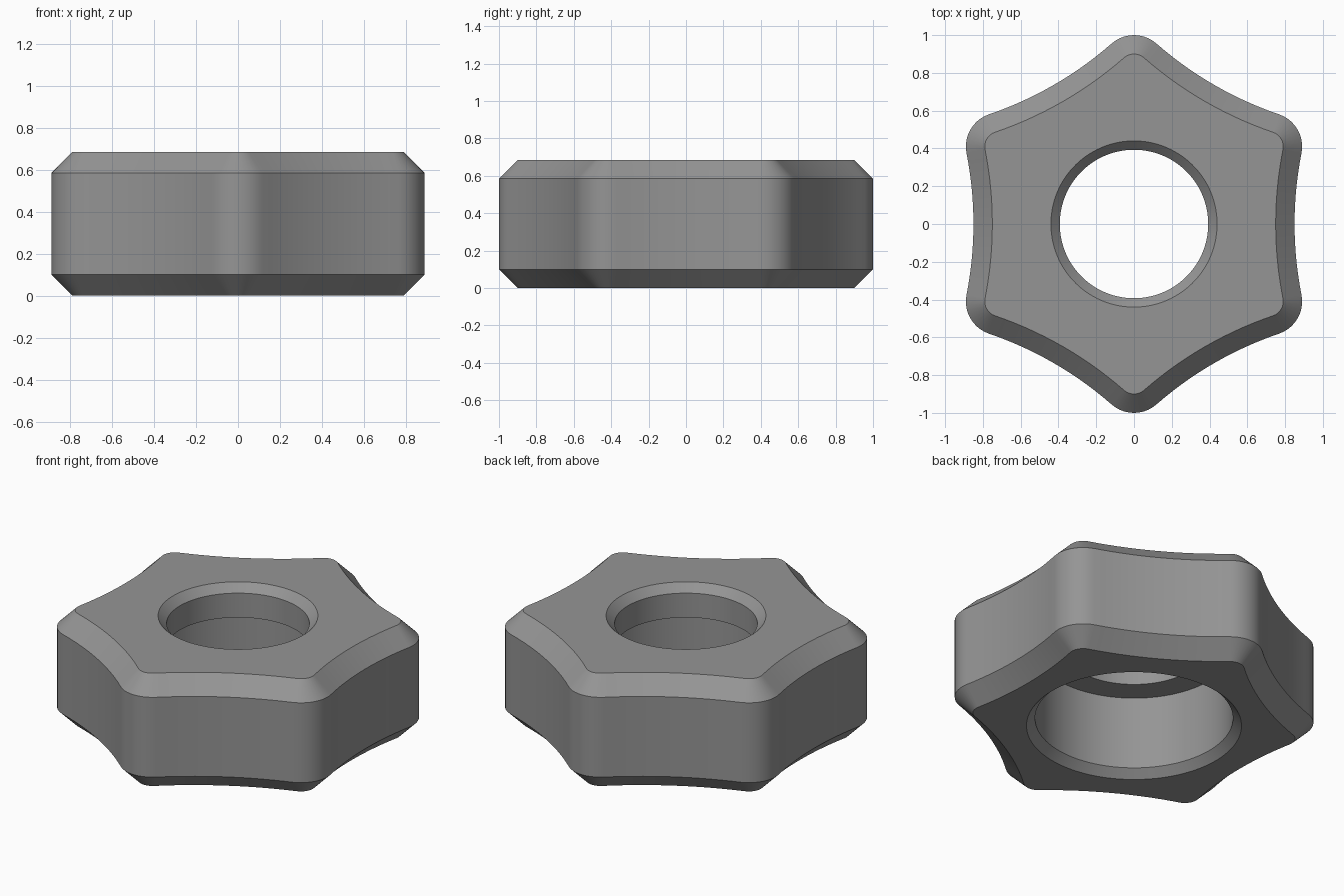
import bpy, bmesh, math
from mathutils import Vector, Matrix

if "Cube" in bpy.data.objects:
    bpy.data.objects.remove(bpy.data.objects["Cube"])

HEIGHT, CHAMFER = 0.685, 0.10
TIP_R, WAIST = 0.18, 0.85              # rounded corner radius, distance to mid side
corner = Vector((math.cos(math.pi / 6), 0.5)) * (1 - TIP_R)
# radius of the concave side that meets the rounded corners tangentially
dx = WAIST - corner.x
SIDE_R = (dx * dx + corner.y ** 2 - TIP_R ** 2) / (2 * (TIP_R - dx))
side = Vector((WAIST + SIDE_R, 0))
HALF = math.atan2(corner.y, side.x - corner.x)


def outline(inset):
    """Six concave sides with rounded corners, moved inward by inset."""
    sector = []
    for i in range(14):                # concave side
        a = HALF * (2 * i / 14 - 1)
        sector.append(side + Vector((-math.cos(a), math.sin(a))) * (SIDE_R + inset))
    for i in range(10):                # rounded corner
        a = -HALF + (math.pi / 3 + 2 * HALF) * i / 10
        sector.append(corner + Vector((math.cos(a), math.sin(a))) * (TIP_R - inset))
    return [Matrix.Rotation(k * math.pi / 3, 2) @ p for k in range(6) for p in sector]


def circle(radius):
    return [p.normalized() * radius for p in outline(0)]


# closed section: outer wall up, top face, bore down, ledge, counterbore, bottom face
sections = [
    (outline(CHAMFER), 0), (outline(0), CHAMFER),
    (outline(0), HEIGHT - CHAMFER), (outline(CHAMFER), HEIGHT),
    (circle(0.44), HEIGHT), (circle(0.393), HEIGHT - 0.047),
    (circle(0.393), 0.49), (circle(0.545), 0.49),
    (circle(0.545), 0.047), (circle(0.592), 0),
]
bm = bmesh.new()
rings = [[bm.verts.new((p.x, p.y, z)) for p in pts] for pts, z in sections]
for k, low in enumerate(rings):
    high = rings[(k + 1) % len(rings)]
    for i in range(len(low)):
        j = (i + 1) % len(low)
        bm.faces.new((low[i], low[j], high[j], high[i]))
bmesh.ops.recalc_face_normals(bm, faces=bm.faces)
mesh = bpy.data.meshes.new("lobed_nut")
bm.to_mesh(mesh)
bm.free()

grey = bpy.data.materials.new("plain_grey")
grey.diffuse_color = (0.30, 0.30, 0.30, 1)
grey.use_nodes = True
grey.node_tree.nodes["Principled BSDF"].inputs["Base Color"].default_value = grey.diffuse_color
mesh.materials.append(grey)
nut = bpy.data.objects.new("lobed_nut", mesh)
bpy.context.collection.objects.link(nut)
bpy.context.view_layer.objects.active = nut
nut.select_set(True)
bpy.ops.object.shade_smooth_by_angle(angle=math.radians(30))
